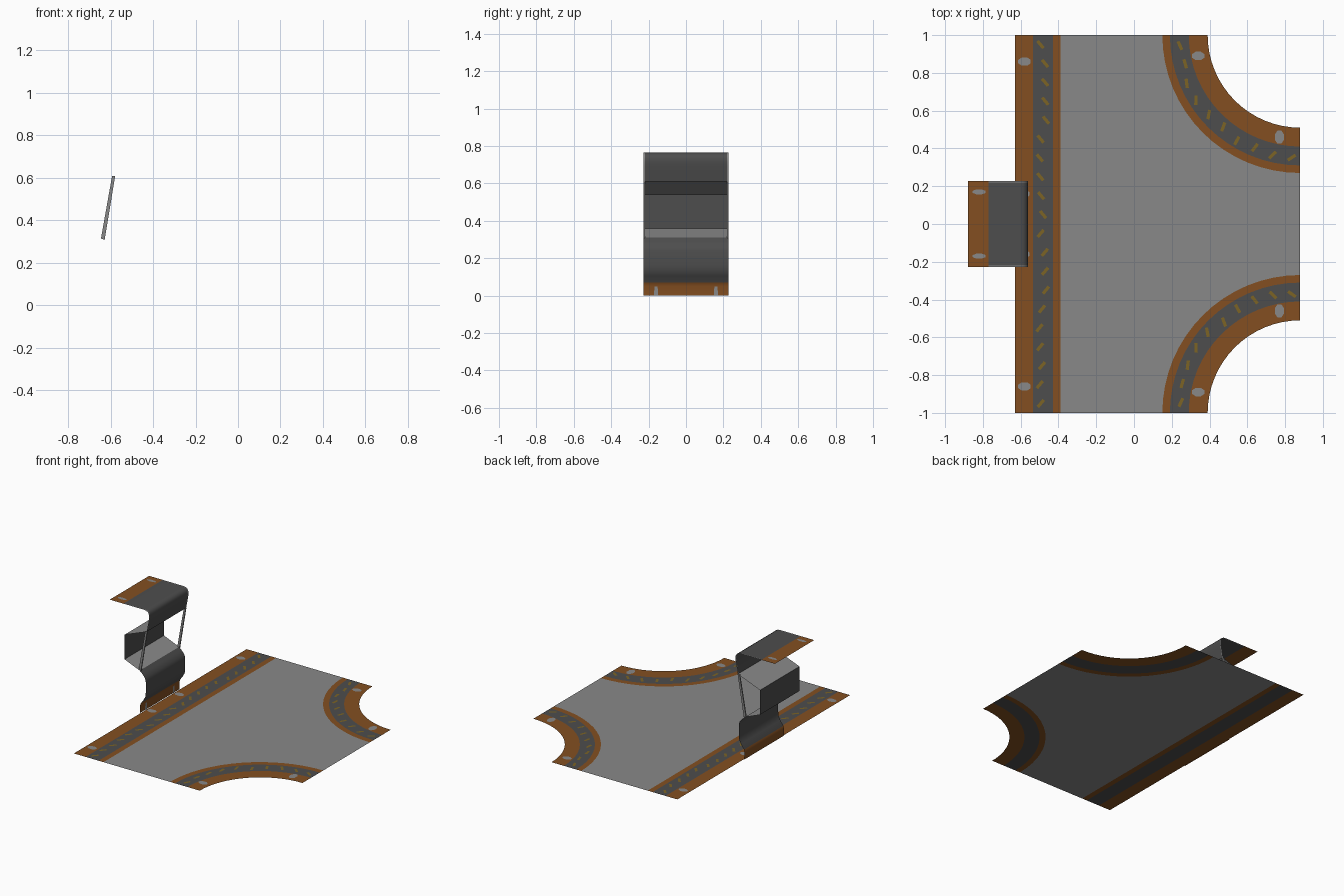
import bpy, math, random
from mathutils import Vector

if "Cube" in bpy.data.objects:
    bpy.data.objects.remove(bpy.data.objects["Cube"])
random.seed(4)


def material(name, rgb):
    m = bpy.data.materials.new(name)
    m.diffuse_color = (*rgb, 1)
    m.use_nodes = True
    m.node_tree.nodes["Principled BSDF"].inputs["Base Color"].default_value = m.diffuse_color
    return m


GREY = material("floor grey", (0.25, 0.25, 0.25))
DARK = material("dark grey", (0.075, 0.075, 0.075))
ORANGE = material("rust orange", (0.23, 0.078, 0.015))
YELLOW = material("worn yellow", (0.20, 0.125, 0.018))


def build(name, verts, faces, mats, idx=None, smooth=False):
    me = bpy.data.meshes.new(name)
    me.from_pydata(verts, [], faces)
    for m in mats:
        me.materials.append(m)
    if idx:
        for p, i in zip(me.polygons, idx):
            p.material_index = i
    me.update()
    ob = bpy.data.objects.new(name, me)
    bpy.context.collection.objects.link(ob)
    if smooth:
        bpy.context.view_layer.objects.active = ob
        ob.select_set(True)
        bpy.ops.object.shade_smooth_by_angle(angle=math.radians(35))
        ob.select_set(False)
    return ob


# Floor plan: straight band on the left, two curved bands at the right corners
X0, X1, SEG = -0.63, 0.88, 16
RADII = (0.49, 0.59, 0.69, 0.73)
BANDS = (-0.63, -0.535, -0.43, -0.39)


def arc_point(r, t, s, z=0.0):
    # t = 0 on the end edge, t = 90 degrees on the right edge; s = side in y
    return (X1 - r * math.cos(t), s * (1 - r * math.sin(t)), z)


def arc(r, s):
    return [arc_point(r, math.pi / 2 * i / SEG, s) for i in range(SEG + 1)]


# Grey floor centre
centre = [(BANDS[3], -1, 0)] + arc(RADII[3], -1) + arc(RADII[3], 1)[::-1] + [(BANDS[3], 1, 0)]
build("floor_centre", centre, [list(range(len(centre)))], [GREY])

# Straight border
v = [(x, y, 0) for x in BANDS for y in (-1, 1)]
build("straight_border", v, [(2 * i, 2 * i + 2, 2 * i + 3, 2 * i + 1) for i in range(3)],
      [ORANGE, DARK], [0, 1, 0])

# Curved borders
for s, side in ((-1, "front"), (1, "back")):
    v = [p for r in RADII for p in arc(r, s)]
    f, idx = [], []
    n = SEG + 1
    for b in range(3):
        for i in range(SEG):
            q = (b * n + i, b * n + i + 1, (b + 1) * n + i + 1, (b + 1) * n + i)
            f.append(q if s > 0 else q[::-1])
            idx.append(b % 2)
    ob = build(side + "_curved_border", v, f, [ORANGE, DARK], idx)
    if ob.data.polygons[0].normal.z < 0:
        ob.data.flip_normals()


def plates(name, items, mat, z, sides):
    # small flat plates: (x, y, half length, half width, angle)
    v, f = [], []
    for x, y, a, b, rot in items:
        start = len(v)
        for k in range(sides):
            t = 2 * math.pi * (k + 0.5) / sides
            px, py = a * math.cos(t), b * math.sin(t)
            v.append((x + px * math.cos(rot) - py * math.sin(rot),
                      y + px * math.sin(rot) + py * math.cos(rot), z))
        f.append(list(range(start, len(v))))
    build(name, v, f, [mat])


# Worn yellow hazard dashes inside the dark bands
dashes = []
for i in range(20):
    y = -0.95 + i * 0.1
    dashes.append((-0.483 + random.uniform(-0.02, 0.02), y, 0.035, 0.012,
                   math.radians(50 if y < 0 else -50)))
for s in (-1, 1):
    for i in range(10):
        t = math.radians(5 + i * 9)
        x, y, _ = arc_point(0.64 + random.uniform(-0.015, 0.015), t, s)
        dashes.append((x, y, 0.035, 0.012, -s * (t - math.radians(120))))
plates("hazard_dashes", dashes, YELLOW, 0.002, 4)

# Bare metal patches on the floor border
spots = []
for s in (-1, 1):
    spots += [(-0.58, s * 0.86, 0.036, 0.024, 0), (-0.587, s * 0.16, 0.036, 0.024, 0),
              (0.34, s * 0.89, 0.036, 0.024, 0), (0.77, s * 0.46, 0.026, 0.038, 0)]
plates("bare_floor_patches", spots, GREY, 0.002, 8)

# Folded sheet panel on the left edge
YS = (-0.228, -0.220, 0.220, 0.228)


def sheet(name, profile, mats, rule, ys=YS, smooth=True):
    n = len(ys)
    v = [(x, y, z) for x, z in profile for y in ys]
    f, idx = [], []
    for i in range(len(profile) - 1):
        for j in range(n - 1):
            a = i * n + j
            f.append((a, a + 1, a + n + 1, a + n))
            idx.append(rule(i, j))
    return build(name, v, f, mats, idx, smooth)


lower = [(-0.635, 0), (-0.635, 0.05), (-0.63, 0.07), (-0.605, 0.105), (-0.592, 0.13),
         (-0.588, 0.16), (-0.588, 0.24), (-0.594, 0.265), (-0.615, 0.29), (-0.637, 0.31)]
sheet("lower_panel", lower, [ORANGE, DARK], lambda i, j: 0 if i < 2 else 1)

pocket = [(-0.637, 0.31), (-0.76, 0.36), (-0.76, 0.54), (-0.58, 0.61)]
sheet("recess", pocket, [GREY, DARK], lambda i, j: i % 2, smooth=False)

upper = [(-0.58, 0.61), (-0.565, 0.69), (-0.561, 0.715), (-0.562, 0.738), (-0.570, 0.754),
         (-0.585, 0.763), (-0.605, 0.765), (-0.77, 0.765), (-0.88, 0.765)]
sheet("upper_panel", upper, [ORANGE, DARK, GREY],
      lambda i, j: 0 if i == 7 else (1 if j == 1 else 2))

# Slanted side struts framing the open recess
for s, side in ((-1, "front"), (1, "back")):
    ya, yb = s * 0.219, s * 0.228
    ring = [(-0.645, 0.315), (-0.628, 0.308), (-0.578, 0.61), (-0.593, 0.608)]
    v = [(x, y, z) for y in (min(ya, yb), max(ya, yb)) for x, z in ring]
    f = [(0, 1, 2, 3), (7, 6, 5, 4)] + [(i, i + 4, (i + 1) % 4 + 4, (i + 1) % 4) for i in range(4)]
    build(side + "_strut", v, f, [GREY])

# Bare metal patches on the panel's orange ends
plates("bare_top_patches", [(-0.82, s * 0.17, 0.038, 0.014, 0) for s in (-1, 1)], GREY, 0.767, 8)
for s, side in ((-1, "front"), (1, "back")):
    y = s * 0.16
    build(side + "_bare_foot_patch",
          [(-0.633, y - 0.012, 0), (-0.633, y + 0.012, 0), (-0.633, y + 0.008, 0.05), (-0.633, y - 0.008, 0.05)],
          [(0, 1, 2, 3)], [GREY])
